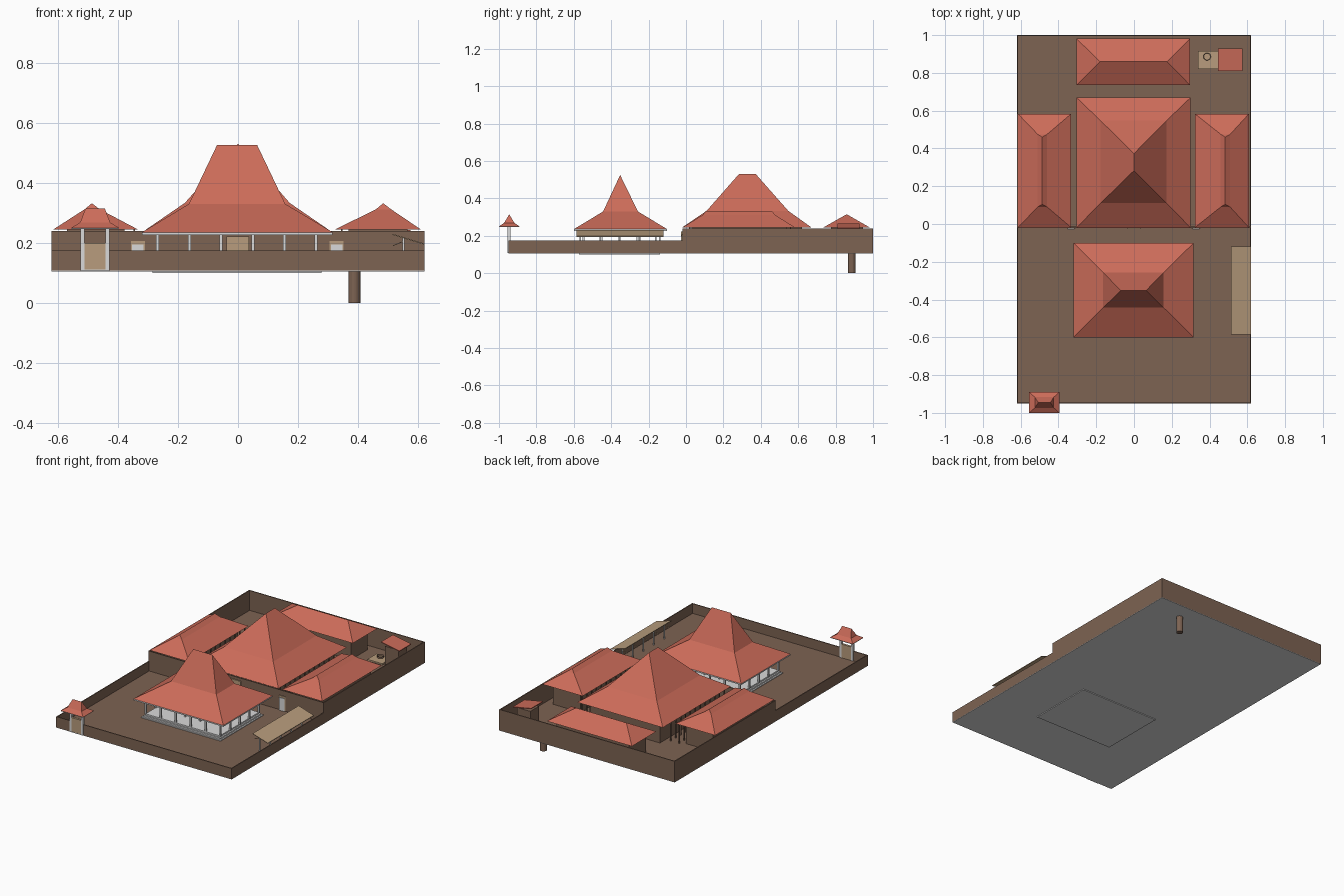
import bpy, bmesh, math

if "Cube" in bpy.data.objects:
    bpy.data.objects.remove(bpy.data.objects["Cube"])


def material(name, r, g, b):
    m = bpy.data.materials.new(name)
    m.diffuse_color = (r, g, b, 1)
    m.use_nodes = True
    m.node_tree.nodes["Principled BSDF"].inputs["Base Color"].default_value = m.diffuse_color
    return m


TILE = material("roof red", 0.60, 0.148, 0.10)
EARTH = material("earth brown", 0.205, 0.125, 0.085)
TAN = material("tan wood", 0.48, 0.335, 0.205)
WHITE = material("white", 0.70, 0.70, 0.70)


def finish(name, bm, mat):
    bmesh.ops.recalc_face_normals(bm, faces=bm.faces)
    me = bpy.data.meshes.new(name)
    bm.to_mesh(me)
    bm.free()
    me.materials.append(mat)
    ob = bpy.data.objects.new(name, me)
    bpy.context.collection.objects.link(ob)
    return ob


def rings(name, levels, mat):
    """Solid lofted through rectangles (x0, x1, y0, y1, z), ending in a ridge or flat top."""
    bm = bmesh.new()
    loops = [[bm.verts.new(p) for p in ((a, c, z), (b, c, z), (b, d, z), (a, d, z))]
             for a, b, c, d, z in levels]
    for lo, hi in zip(loops, loops[1:]):
        for i in range(4):
            j = (i + 1) % 4
            bm.faces.new((lo[i], lo[j], hi[j], hi[i]))
    bm.faces.new(loops[0][::-1])
    a, b, c, d, z = levels[-1]
    if b > a and d > c:
        bm.faces.new(loops[-1])
    bmesh.ops.remove_doubles(bm, verts=bm.verts, dist=1e-5)
    return finish(name, bm, mat)


def box(name, x0, x1, y0, y1, z0, z1, mat):
    return rings(name, [(x0, x1, y0, y1, z0), (x0, x1, y0, y1, z1)], mat)


def post(name, x, y, z0, z1, w, mat):
    return box(name, x - w / 2, x + w / 2, y - w / 2, y + w / 2, z0, z1, mat)


def slanted(name, xa, za, xb, zb, y0, y1, t, mat):
    """Thin plate sloping along x."""
    bm = bmesh.new()
    v = [bm.verts.new((x, y, z)) for y in (y0, y1)
         for x, z in ((xa, za - t), (xb, zb - t), (xb, zb), (xa, za))]
    for i in range(4):
        j = (i + 1) % 4
        bm.faces.new((v[i], v[j], v[j + 4], v[i + 4]))
    bm.faces.new(v[:4])
    bm.faces.new(v[4:])
    return finish(name, bm, mat)


G = 0.113          # ground level
T = 0.006          # wall thickness
W0 = 0.108         # foot of the walls

# Pale foundation, ground and enclosing walls
box("foundation", -0.62, 0.62, -0.95, 1.0, 0.105, W0, WHITE)
box("ground_surface", -0.617, 0.617, -0.947, 0.997, W0, G, EARTH)
for s, side in ((-1, "left"), (1, "right")):
    a, b = sorted((s * 0.62, s * (0.62 - T)))
    box("low_wall_" + side, a, b, -0.95, -0.02, W0, 0.175, EARTH)
    box("high_wall_" + side, a, b, -0.02, 1.0, W0, 0.24, EARTH)
box("front_wall", -0.62, 0.62, -0.95, -0.95 + T, W0, 0.175, EARTH)
box("back_wall", -0.62, 0.62, 1.0 - T, 1.0, W0, 0.24, EARTH)
box("inner_wall", -0.62, 0.62, -0.02, -0.02 + T, W0, 0.24, EARTH)

# Doors in the inner wall
box("main_door", -0.038, 0.036, -0.026, -0.02, G, 0.222, TAN)
for x in (-0.333, 0.328):
    box("side_door_frame", x - 0.023, x + 0.023, -0.024, -0.02, G, 0.206, TAN)
    box("side_door_panel", x - 0.019, x + 0.019, -0.028, -0.02, G, 0.195, WHITE)

# Front gate
box("gate_door", -0.511, -0.440, -0.954, -0.94, 0.111, 0.2, TAN)
for x in (-0.517, -0.434):
    box("gate_post", x - 0.007, x + 0.007, -0.955, -0.939, 0.107, 0.252, WHITE)
box("gate_sill", -0.524, -0.427, -0.955, -0.939, 0.107, 0.111, WHITE)
box("gate_ceiling", -0.553, -0.397, -0.998, -0.892, 0.246, 0.25, WHITE)
rings("gate_roof", [(-0.555, -0.395, -1.0, -0.89, 0.25),
                    (-0.525, -0.425, -0.973, -0.917, 0.268),
                    (-0.507, -0.443, -0.945, -0.945, 0.315)], TILE)

# Open pavilion: stepped plinth, columns, ceiling and tall roof
for i in range(3):
    d = 0.009 * i
    box("pavilion_step", -0.285 + d, 0.277 - d, -0.571 + d, -0.14 - d,
        0.10 + 0.01 * i, 0.118 + 0.009 * i, WHITE)
xs = [-0.267 + 0.1054 * i for i in range(6)]
ys = [-0.548 + 0.0965 * i for i in range(5)]
for i, x in enumerate(xs):
    for j, y in enumerate(ys):
        if i in (0, 5) or j in (0, 4) or (i in (2, 3) and j in (1, 3)):
            post("pavilion_column", x, y, 0.134, 0.228, 0.01, WHITE)
box("pavilion_ceiling", -0.319, 0.315, -0.599, -0.101, 0.226, 0.235, WHITE)
rings("pavilion_roof", [(-0.32, 0.316, -0.6, -0.1, 0.235),
                        (-0.163, 0.157, -0.443, -0.257, 0.33),
                        (-0.07, 0.064, -0.352, -0.352, 0.525)], TILE)

# Main hall
box("main_hall_walls", -0.25, 0.245, 0.03, 0.62, G, 0.246, EARTH)
rings("main_hall_roof", [(-0.305, 0.3, -0.02, 0.67, 0.245),
                         (-0.177, 0.172, 0.11, 0.547, 0.333),
                         (0, 0, 0.283, 0.373, 0.53)], TILE)

# Side wings, with slender posts along the courtyard passages
for side, x0, x1, xr in (("left", -0.614, -0.333, -0.486), ("right", 0.323, 0.608, 0.483)):
    box("wing_walls_" + side, x0 + 0.045, x1 - 0.045, 0.03, 0.54, G, 0.246, EARTH)
    rings("wing_roof_" + side, [(x0, x1, -0.018, 0.583, 0.245),
                                (xr - 0.024, xr + 0.026, 0.09, 0.475, 0.312),
                                (xr, xr, 0.105, 0.46, 0.332)], TILE)
    s = -1 if side == "left" else 1
    for i in range(12):
        y = 0.02 + i * 0.049
        post("hall_post", s * 0.285, y, G, 0.247, 0.006, EARTH)
        post("wing_post", s * 0.345, y, G, 0.247, 0.006, EARTH)

# Rear hall
box("rear_hall_walls", -0.26, 0.255, 0.775, 0.945, G, 0.246, EARTH)
rings("rear_hall_roof", [(-0.305, 0.297, 0.735, 0.982, 0.245),
                         (-0.18, 0.175, 0.859, 0.859, 0.315)], TILE)

# Wash house with lean-to roof falling to the right
box("wash_house_walls", 0.462, 0.556, 0.825, 0.912, G, 0.236, EARTH)
slanted("wash_house_roof", 0.445, 0.266, 0.574, 0.242, 0.81, 0.928, 0.005, TILE)

# Well with paving
box("well_paving", 0.34, 0.446, 0.82, 0.915, G, 0.122, TAN)
bm = bmesh.new()
bmesh.ops.create_cone(bm, cap_ends=True, segments=16, radius1=0.02, radius2=0.02, depth=0.134)
top = max(bm.faces, key=lambda f: f.calc_center_median().z)
bmesh.ops.inset_region(bm, faces=[top], thickness=0.004)
bmesh.ops.translate(bm, verts=top.verts, vec=(0, 0, -0.02))
well = finish("well_shaft", bm, EARTH)
well.location = (0.387, 0.886, 0.067)

# Roadside shelter: sloping tan roof on posts with braces
slanted("shelter_roof", 0.513, 0.231, 0.62, 0.198, -0.585, -0.12, 0.004, TAN)
for i in range(5):
    y = -0.565 + i * 0.106
    post("shelter_post", 0.55, y, G, 0.217, 0.007, WHITE)
    slanted("shelter_brace", 0.515, 0.192, 0.55, 0.207, y - 0.003, y + 0.003, 0.003, TAN)
